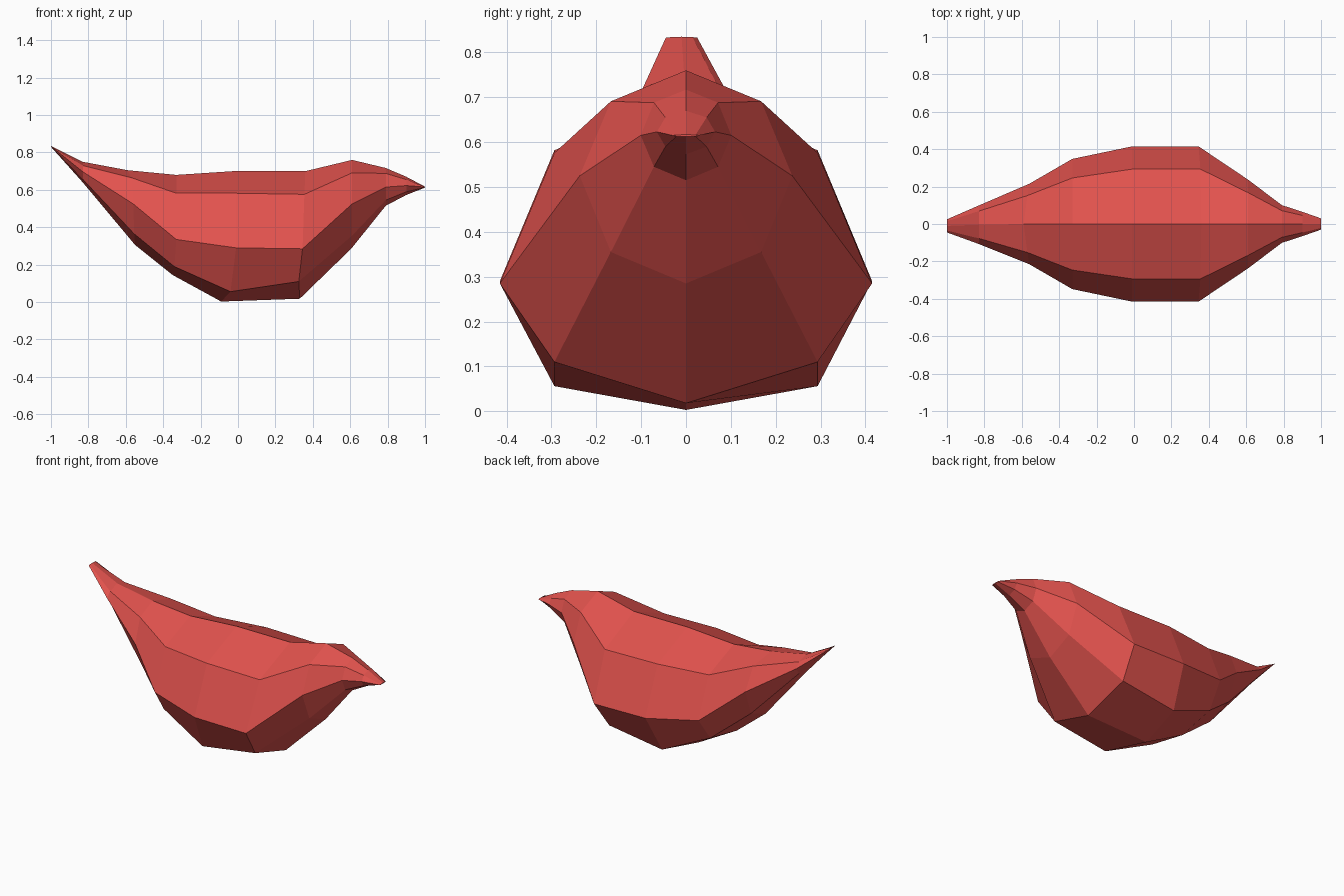
import bpy
import bmesh

cube = bpy.data.objects.get("Cube")
if cube:
    bpy.data.objects.remove(cube, do_unlink=True)

# One flat red for the whole bird
RED = (0.76, 0.085, 0.075, 1.0)
red = bpy.data.materials.new("red")
red.use_nodes = True
red.diffuse_color = RED
bsdf = red.node_tree.nodes["Principled BSDF"]
bsdf.inputs["Base Color"].default_value = RED
bsdf.inputs["Roughness"].default_value = 0.8

# Cross-sections from tail to beak. Each lists the (x, z) of the back, shoulder,
# side, lower flank and belly, then the half width and a small sideways shift.
SECTIONS = [
    ((-1.00, .835), (-1.00, .834), (-1.00, .833), (-1.00, .832), (-1.00, .830), .035, -.010),
    ((-.83, .750), (-.83, .730), (-.83, .697), (-.83, .657), (-.83, .640), .103, -.004),
    ((-.59, .705), (-.57, .665), (-.56, .525), (-.555, .365), (-.55, .305), .215, 0),
    ((-.33, .680), (-.33, .582), (-.33, .335), (-.34, .190), (-.35, .145), .348, 0),
    ((-.01, .701), (-.01, .582), (-.01, .290), (-.04, .056), (-.09, .003), .415, 0),
    ((.36, .700), (.355, .576), (.345, .285), (.325, .110), (.33, .018), .415, 0),
    ((.61, .760), (.61, .691), (.61, .525), (.61, .355), (.605, .285), .237, 0),
    ((.79, .717), (.79, .688), (.79, .615), (.79, .545), (.79, .515), .101, 0),
    ((.90, .670), (.90, .655), (.90, .623), (.90, .590), (.90, .573), .065, 0),
    ((1.00, .617), (1.00, .616), (1.00, .615), (1.00, .613), (1.00, .612), .030, 0),
]
SPREAD = (0, .707, 1, .707, 0)

# Loft the body through eight-sided rings
bm = bmesh.new()
rings = []
for *pts, width, shift in SECTIONS:
    ring = [bm.verts.new((x, s * width + shift, z)) for (x, z), s in zip(pts, SPREAD)]
    ring += [bm.verts.new((pts[i][0], -SPREAD[i] * width + shift, pts[i][1]))
             for i in (3, 2, 1)]
    rings.append(ring)
for a, b in zip(rings, rings[1:]):
    for i in range(8):
        j = (i + 1) % 8
        bm.faces.new((a[i], a[j], b[j], b[i]))
# Close the tail and beak tips
bm.faces.new(rings[0])
bm.faces.new(rings[-1])
bmesh.ops.recalc_face_normals(bm, faces=bm.faces)

mesh = bpy.data.meshes.new("bird_body")
bm.to_mesh(mesh)
bm.free()
mesh.materials.append(red)
body = bpy.data.objects.new("bird_body", mesh)
bpy.context.collection.objects.link(body)
